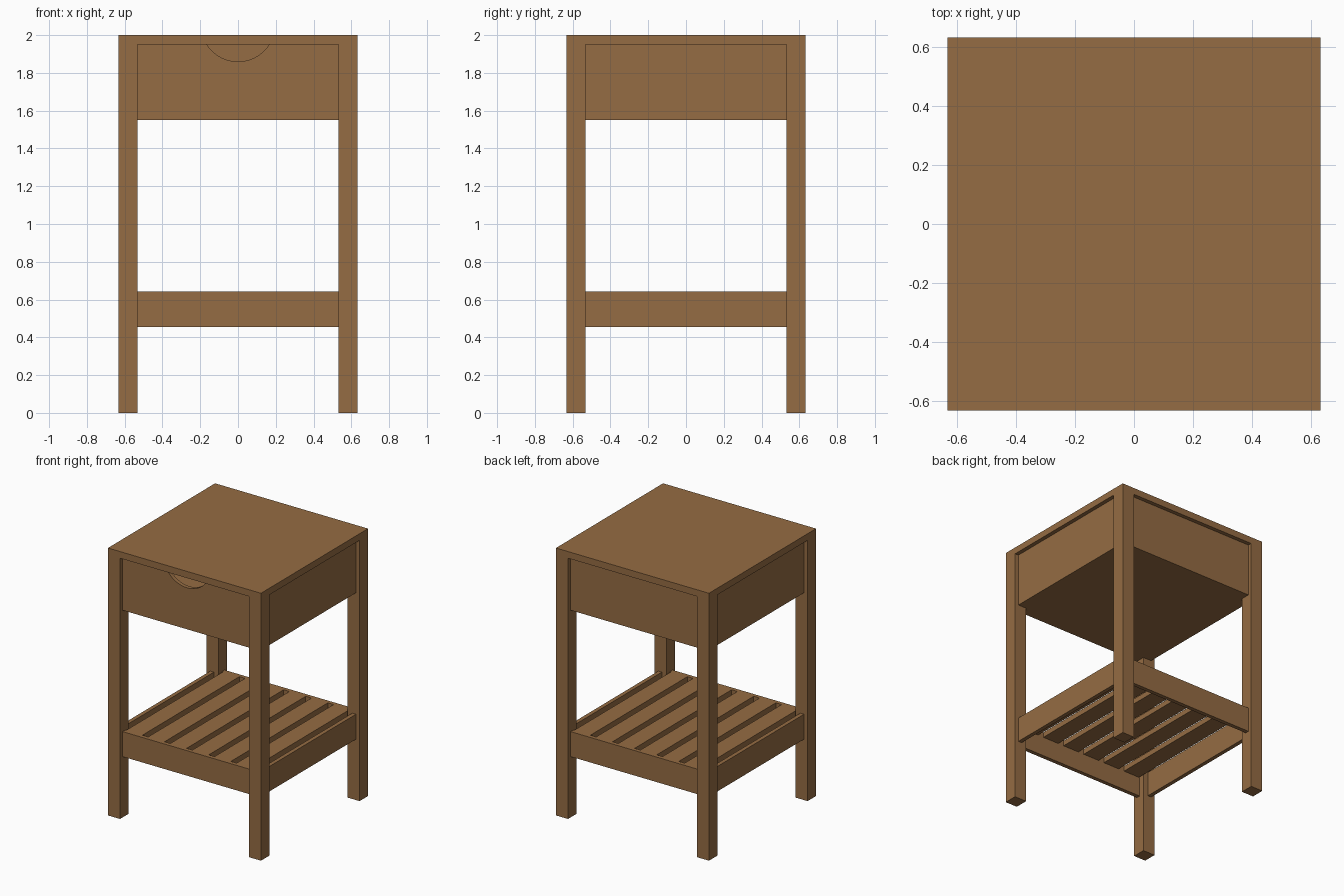
import bpy, bmesh, math
from mathutils import Vector

if "Cube" in bpy.data.objects:
    bpy.data.objects.remove(bpy.data.objects["Cube"])

H = 0.633      # half width of the table
IN = 0.533     # inner face of the legs
OUT = 0.603    # outer face of recessed panels
PIN = 0.573    # inner face of recessed panels

wood = bpy.data.materials.new("brown wood")
wood.diffuse_color = (0.30, 0.15, 0.056, 1)
wood.use_nodes = True
wood.node_tree.nodes["Principled BSDF"].inputs["Base Color"].default_value = wood.diffuse_color


def finish(bm, name):
    bmesh.ops.recalc_face_normals(bm, faces=bm.faces[:])
    me = bpy.data.meshes.new(name)
    bm.to_mesh(me)
    bm.free()
    me.materials.append(wood)
    ob = bpy.data.objects.new(name, me)
    bpy.context.collection.objects.link(ob)
    return ob


def box_bm(lo, hi):
    bm = bmesh.new()
    bmesh.ops.create_cube(bm, size=1)
    lo, hi = Vector(lo), Vector(hi)
    for v in bm.verts:
        v.co = Vector([lo[i] + (v.co[i] + 0.5) * (hi[i] - lo[i]) for i in range(3)])
    return bm


def box(name, lo, hi):
    return finish(box_bm(lo, hi), name)


# Top slab with the four legs extruded from its corners
bm = box_bm((-H, -H, 1.95), (H, H, 2.0))
for axis in (Vector((1, 0, 0)), Vector((0, 1, 0))):
    for s in (-IN, IN):
        bmesh.ops.bisect_plane(bm, geom=bm.verts[:] + bm.edges[:] + bm.faces[:],
                               plane_co=axis * s, plane_no=axis)
bm.normal_update()
corners = []
for f in bm.faces:
    c = f.calc_center_median()
    if f.normal.z < -0.9 and abs(c.x) > IN and abs(c.y) > IN:
        corners.append(f)
ext = bmesh.ops.extrude_discrete_faces(bm, faces=corners)
for f in ext["faces"]:
    for v in f.verts:
        v.co.z = 0.0
bmesh.ops.dissolve_limit(bm, angle_limit=0.01, verts=bm.verts[:], edges=bm.edges[:])
finish(bm, "top_and_legs")

# Drawer front with a scooped finger hole
R, CZ = 0.196, 2.056
a = math.acos((CZ - 1.95) / R)
pts = [(-IN, 1.55), (IN, 1.55), (IN, 1.95)]
for i in range(25):
    t = a - 2 * a * i / 24
    pts.append((R * math.sin(t), CZ - R * math.cos(t)))
pts.append((-IN, 1.95))
bm = bmesh.new()
front = [bm.verts.new((x, -OUT, z)) for x, z in pts]
back = [bm.verts.new((x, -PIN, z)) for x, z in pts]
bm.faces.new(front)
bm.faces.new(back[::-1])
for i in range(len(pts)):
    j = (i + 1) % len(pts)
    bm.faces.new((front[i], back[i], back[j], front[j]))
finish(bm, "drawer_front")

# Cabinet sides, back and floor
box("back_panel", (-IN, PIN, 1.55), (IN, OUT, 1.95))
box("left_panel", (-OUT, -IN, 1.55), (-PIN, IN, 1.95))
box("right_panel", (PIN, -IN, 1.55), (OUT, IN, 1.95))
box("drawer_floor", (-PIN, -PIN, 1.55), (PIN, PIN, 1.58))

# Lower rails between the legs
Z0, Z1 = 0.455, 0.642
box("front_rail", (-IN, -OUT, Z0), (IN, -PIN, Z1))
box("back_rail", (-IN, PIN, Z0), (IN, OUT, Z1))
box("left_rail", (-OUT, -IN, Z0), (-PIN, IN, Z1))
box("right_rail", (PIN, -IN, Z0), (OUT, IN, Z1))

# Six shelf slats with even gaps
gap = 0.048
w = (2 * PIN - 7 * gap) / 6
for i in range(6):
    x = -PIN + gap + i * (w + gap)
    box("shelf_slat_%d" % (i + 1), (x, -PIN, Z1 - 0.04), (x + w, PIN, Z1))
